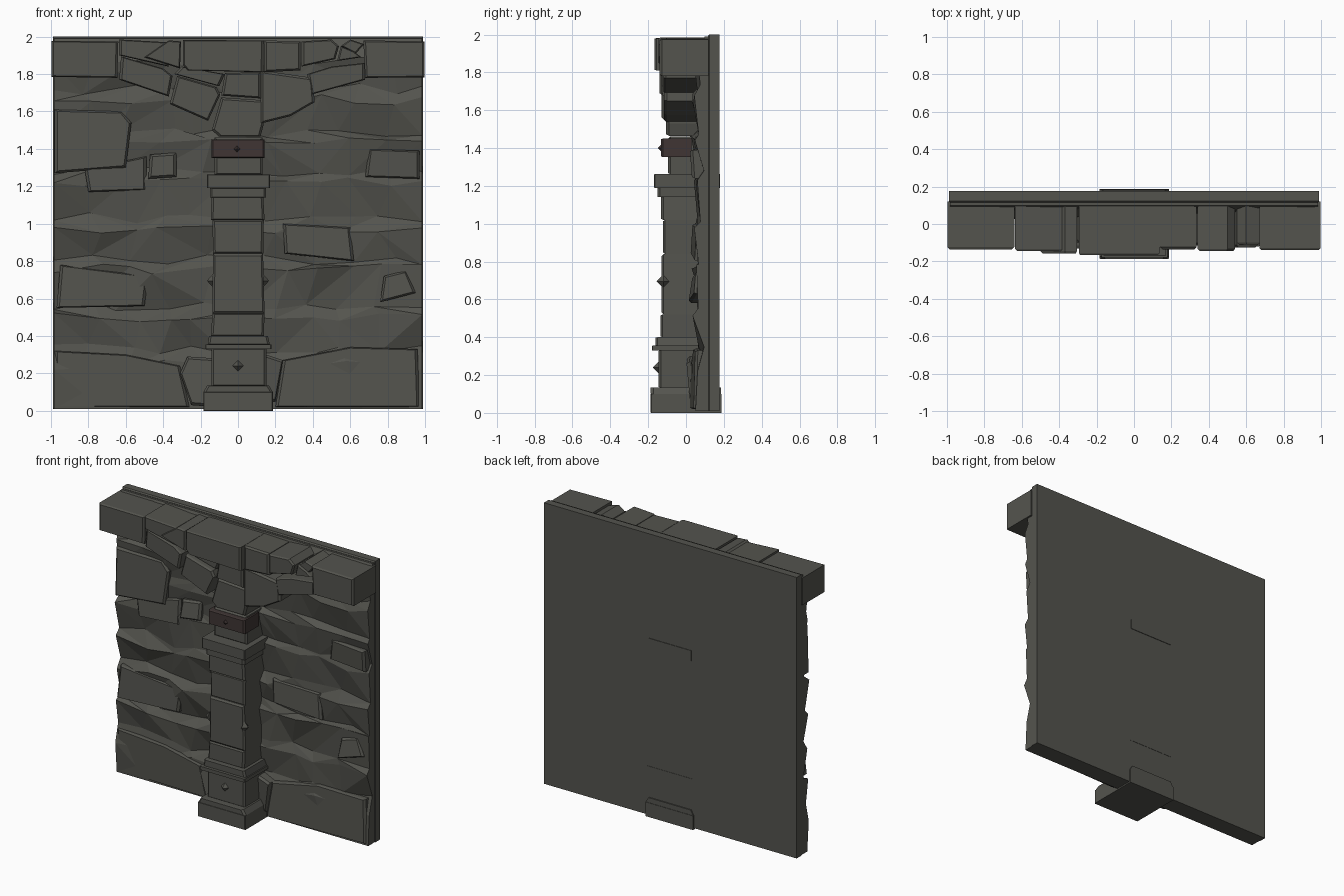
import bpy, bmesh, random
from mathutils import Vector

random.seed(11)


def material(name, rgb):
    m = bpy.data.materials.new(name)
    m.diffuse_color = (*rgb, 1)
    return m


STONE = material("grey stone", (0.088, 0.088, 0.076))
BAND = material("dark brown band", (0.050, 0.036, 0.034))


def finish(bm, name, mat):
    bmesh.ops.recalc_face_normals(bm, faces=bm.faces[:])
    me = bpy.data.meshes.new(name)
    bm.to_mesh(me)
    bm.free()
    me.materials.append(mat)
    ob = bpy.data.objects.new(name, me)
    bpy.context.collection.objects.link(ob)
    return ob


def slab(name, pts, front, back=0.1, c=0.012, tilt=0.0, mat=STONE):
    """Prism from an (x, z) outline, chamfered and optionally tilted at the front."""
    bm = bmesh.new()
    n = len(pts)
    cx, cz = sum(p[0] for p in pts) / n, sum(p[1] for p in pts) / n
    ext = max(max(abs(p[0] - cx), abs(p[1] - cz)) for p in pts)
    rings = []
    for y, s, t in ((back, 1, 0), (front + c, 1, tilt), (front, 1 - c / ext, tilt)):
        rings.append([bm.verts.new((cx + (x - cx) * s,
                                    y + t * ((x - cx) + (z - cz)) / ext,
                                    cz + (z - cz) * s)) for x, z in pts])
    for a, b in zip(rings, rings[1:]):
        for i in range(n):
            j = (i + 1) % n
            bm.faces.new((a[i], a[j], b[j], b[i]))
    bm.faces.new(rings[0])
    bm.faces.new(rings[-1])
    return finish(bm, name, mat)


def block(name, x0, x1, z0, z1, front, back=0.1, **kw):
    return slab(name, [(x0, z0), (x1, z0), (x1, z1), (x0, z1)], front, back, **kw)


def stud(name, pos, axis, r, h, mat=STONE):
    """Small four-sided pyramid pointing along axis."""
    bm = bmesh.new()
    bmesh.ops.create_cone(bm, cap_ends=True, segments=4, radius1=r, radius2=0, depth=h)
    q = Vector((0, 0, 1)).rotation_difference(Vector(axis))
    for v in bm.verts:
        v.co = q @ v.co + Vector(pos)
    return finish(bm, name, mat)


# Rough wall: jittered ledges on the front, flat sides and back
rows = [0.01, 0.25, 0.33, 0.50, 0.56, 0.76, 0.81, 0.97, 1.03, 1.22, 1.28, 1.43, 1.49, 1.66, 1.72, 1.86, 1.99]
cols = 11
bm = bmesh.new()
grid = []
for r, z in enumerate(rows):
    line = []
    for i in range(cols):
        x = -0.985 + 1.97 * i / (cols - 1)
        y = (0.045 if r % 2 else 0.075) + random.uniform(-0.018, 0.022)
        zz = z
        if 0 < r < len(rows) - 1:
            zz += random.uniform(-0.03, 0.03)
        if 0 < i < cols - 1:
            x += random.uniform(-0.07, 0.07)
        if r == len(rows) - 1:
            y = 0.1
        if r == 0:
            y = 0.05
        line.append(bm.verts.new((x, y, zz)))
    grid.append(line)
for r in range(len(rows) - 1):
    for i in range(cols - 1):
        a, b, c, d = grid[r][i], grid[r][i + 1], grid[r + 1][i + 1], grid[r + 1][i]
        if random.random() < 0.5:
            bm.faces.new((a, b, c)), bm.faces.new((a, c, d))
        else:
            bm.faces.new((a, b, d)), bm.faces.new((b, c, d))
edges = [e for e in bm.edges if e.is_boundary]
new = bmesh.ops.extrude_edge_only(bm, edges=edges)["geom"]
for v in new:
    if isinstance(v, bmesh.types.BMVert):
        v.co.y = 0.175
bmesh.ops.holes_fill(bm, edges=[e for e in bm.edges if e.is_boundary], sides=0)
finish(bm, "rough_wall", STONE)
block("wall_backing", -0.99, 0.99, 0.01, 2.0, 0.115, 0.176, c=0.008)

# Individual stones standing out of the wall
stones = [
    ([(-0.98, 1.27), (-0.6, 1.3), (-0.57, 1.54), (-0.62, 1.6), (-0.98, 1.61)], 0.028, 0.008),
    ([(-0.8, 1.17), (-0.49, 1.18), (-0.49, 1.36), (-0.82, 1.29)], 0.035, 0.012),
    ([(-0.48, 1.24), (-0.33, 1.25), (-0.33, 1.38), (-0.47, 1.37)], 0.04, 0.01),
    ([(-0.98, 0.02), (-0.26, 0.02), (-0.31, 0.24), (-0.6, 0.3), (-0.98, 0.32)], 0.035, -0.01),
    ([(0.2, 0.02), (0.97, 0.02), (0.96, 0.33), (0.6, 0.34), (0.24, 0.27)], 0.035, 0.01),
    ([(-0.25, 0.03), (-0.12, 0.02), (-0.12, 0.28), (-0.27, 0.29), (-0.31, 0.2)], 0.015, 0.015),
    ([(0.12, 0.04), (0.2, 0.05), (0.24, 0.27), (0.12, 0.31)], 0.015, -0.01),
    ([(0.68, 1.25), (0.97, 1.24), (0.97, 1.39), (0.7, 1.4)], 0.035, -0.01),
    ([(0.76, 0.58), (0.95, 0.63), (0.9, 0.75), (0.78, 0.72)], 0.035, 0.012),
    ([(-0.97, 0.55), (-0.5, 0.56), (-0.48, 0.72), (-0.95, 0.78)], 0.036, 0.012),
    ([(0.25, 0.84), (0.62, 0.8), (0.6, 0.98), (0.24, 1.0)], 0.04, 0.012),
]
for pts, y, t in stones:
    slab("wall_stone", pts, y, 0.14, c=0.015, tilt=t)

# Pillar, from the floor up
block("pillar_base_foot", -0.185, 0.187, 0, 0.10, -0.187, 0.187, c=0.004)
slab("pillar_base_slope", [(-0.185, 0.10), (0.187, 0.10), (0.165, 0.135), (-0.165, 0.135)],
     -0.187, 0.184, c=0.014)
block("pillar_plinth", -0.142, 0.152, 0.13, 0.335, -0.145)
block("pillar_lower_ring", -0.175, 0.178, 0.33, 0.355, -0.18, 0.178, c=0.003)
slab("pillar_ring_slope", [(-0.162, 0.355), (0.17, 0.355), (0.16, 0.4), (-0.155, 0.4)], -0.162)
slab("shaft_stone_1", [(-0.145, 0.4), (0.138, 0.4), (0.142, 0.52), (-0.137, 0.52)], -0.135)
slab("shaft_stone_2", [(-0.137, 0.52), (0.142, 0.52), (0.134, 0.84), (-0.133, 0.84)], -0.13)
slab("shaft_stone_3", [(-0.133, 0.84), (0.135, 0.84), (0.138, 1.02), (-0.137, 1.02)], -0.122)
slab("shaft_stone_4", [(-0.145, 1.02), (0.142, 1.02), (0.135, 1.15), (-0.142, 1.15)], -0.132)
block("capital_lower", -0.15, 0.15, 1.14, 1.19, -0.15)
block("capital_upper", -0.166, 0.172, 1.19, 1.262, -0.17, 0.18, c=0.005)
block("neck_stone", -0.125, 0.132, 1.26, 1.46, -0.095)
block("brown_band", -0.143, 0.143, 1.352, 1.45, -0.132, 0.03, c=0.01, mat=BAND)

# Studs on plinth, shaft sides and band
stud("plinth_stud", (0, -0.158, 0.24), (0, -1, 0), 0.034, 0.035)
stud("band_stud", (-0.005, -0.138, 1.4), (0, -1, 0), 0.022, 0.022, BAND)
for s in (-1, 1):
    stud("shaft_side_stud", (s * 0.15, -0.12, 0.695), (s, 0, 0), 0.036, 0.032)

# Bracket stones spreading from pillar to the lintel: outline, front y
bracket = [
    ([(-0.14, 1.5), (-0.1, 1.465), (0.12, 1.465), (0.137, 1.53), (0.135, 1.66), (-0.09, 1.675)], -0.105),
    ([(-0.09, 1.685), (0.122, 1.67), (0.122, 1.81), (-0.07, 1.805)], -0.125),
    ([(-0.365, 1.64), (-0.16, 1.55), (-0.095, 1.69), (-0.115, 1.73), (-0.325, 1.79)], -0.13),
    ([(-0.635, 1.77), (-0.37, 1.68), (-0.35, 1.79), (-0.4, 1.83), (-0.625, 1.895)], -0.14),
    ([(-0.34, 1.8), (-0.1, 1.735), (-0.07, 1.8), (-0.3, 1.84)], -0.1),
    ([(0.12, 1.535), (0.28, 1.575), (0.41, 1.65), (0.4, 1.78), (0.12, 1.82)], -0.115),
    ([(0.39, 1.69), (0.68, 1.77), (0.68, 1.86), (0.5, 1.84), (0.37, 1.8)], -0.12),
]
for pts, y in bracket:
    slab("bracket_stone", pts, y, c=0.014)

# Lintel course along the top
lintel = [
    ([(-0.998, 1.785), (-0.645, 1.78), (-0.64, 1.975), (-0.998, 1.978)], -0.135),
    ([(-0.635, 1.9), (-0.37, 1.84), (-0.375, 1.97), (-0.635, 1.985)], -0.145),
    ([(-0.5, 1.89), (-0.31, 1.83), (-0.305, 1.975), (-0.37, 1.98)], -0.157),
    ([(-0.295, 1.85), (-0.27, 1.82), (0.135, 1.81), (0.138, 1.98), (-0.295, 1.982)], -0.167),
    ([(0.14, 1.81), (0.335, 1.82), (0.335, 1.975), (0.14, 1.98)], -0.135),
    ([(0.34, 1.84), (0.52, 1.88), (0.54, 1.95), (0.5, 1.985), (0.34, 1.975)], -0.145),
    ([(0.53, 1.87), (0.66, 1.89), (0.62, 1.92), (0.55, 1.95)], -0.125),
    ([(0.55, 1.95), (0.63, 1.91), (0.675, 1.96), (0.6, 1.985)], -0.11),
    ([(0.68, 1.78), (0.998, 1.782), (0.998, 1.975), (0.67, 1.98)], -0.14),
]
for pts, y in lintel:
    slab("lintel_stone", pts, y, 0.12, c=0.012)
